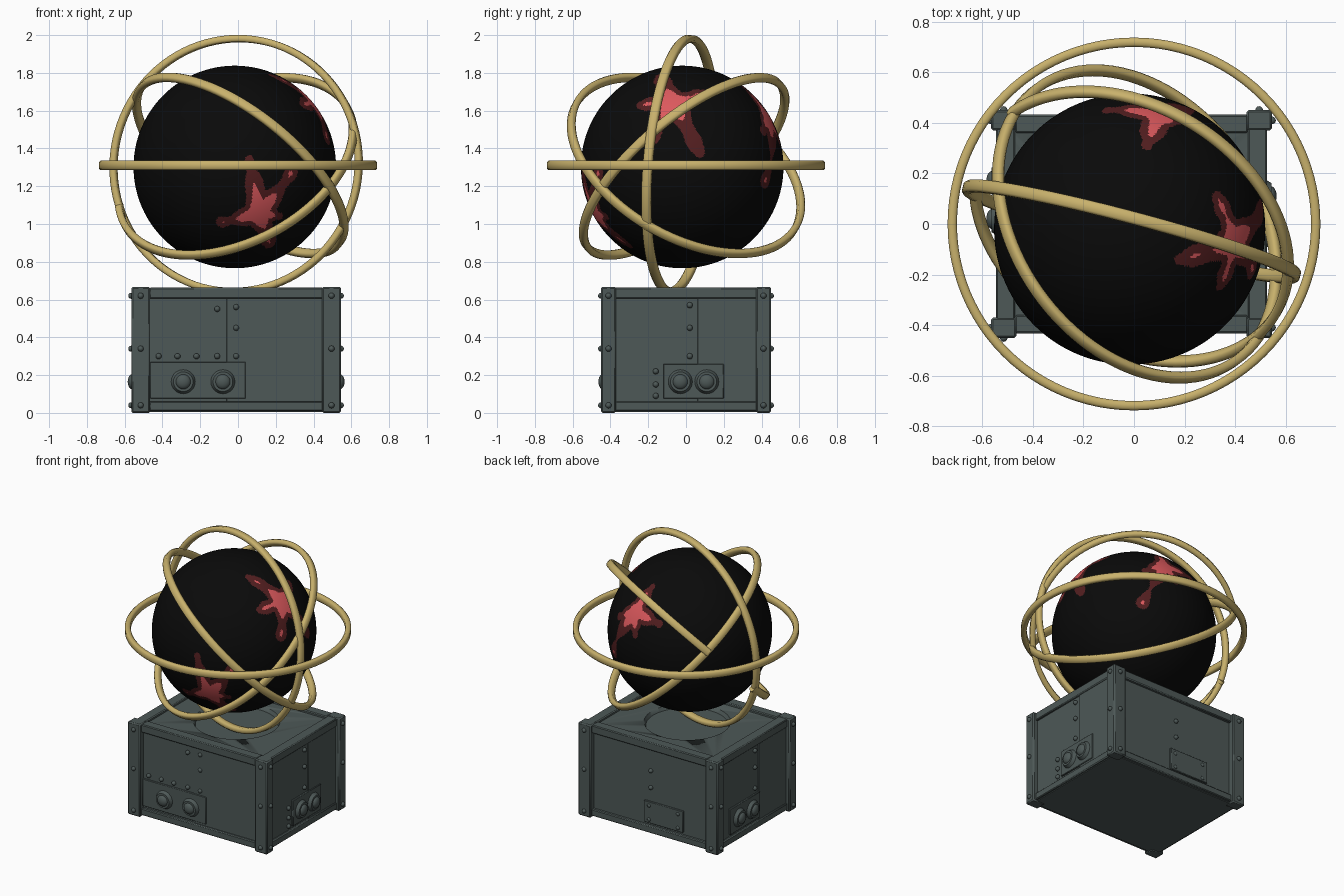
import bpy, bmesh, math
from mathutils import Vector, Matrix

if "Cube" in bpy.data.objects:
    bpy.data.objects.remove(bpy.data.objects["Cube"])


def mat(name, rgb):
    m = bpy.data.materials.new(name)
    m.diffuse_color = (*rgb, 1)
    m.use_nodes = True
    m.node_tree.nodes["Principled BSDF"].inputs["Base Color"].default_value = m.diffuse_color
    return m


GOLD = mat("gold", (0.58, 0.44, 0.15))
STEEL = mat("dark steel", (0.075, 0.098, 0.095))
BLACK = mat("black", (0.003, 0.003, 0.003))
RED = mat("bright red", (0.72, 0.10, 0.11))
MAROON = mat("dark red", (0.085, 0.013, 0.014))


def finish(name, bm, mats, angle=35):
    bmesh.ops.recalc_face_normals(bm, faces=bm.faces)
    me = bpy.data.meshes.new(name)
    bm.to_mesh(me)
    bm.free()
    ob = bpy.data.objects.new(name, me)
    bpy.context.collection.objects.link(ob)
    for m in mats:
        me.materials.append(m)
    bpy.ops.object.select_all(action='DESELECT')
    ob.select_set(True)
    bpy.context.view_layer.objects.active = ob
    bpy.ops.object.shade_smooth_by_angle(angle=math.radians(angle))
    return ob


def box(bm, x0, x1, y0, y1, z0, z1, frame=Matrix()):
    m = Matrix.Translation(((x0 + x1) / 2, (y0 + y1) / 2, (z0 + z1) / 2))
    s = Matrix.Diagonal((x1 - x0, y1 - y0, z1 - z0, 1))
    bmesh.ops.create_cube(bm, size=1, matrix=frame @ m @ s)


def bevel(ob, w):
    b = ob.modifiers.new("bevel", 'BEVEL')
    b.width, b.segments, b.limit_method = w, 1, 'ANGLE'


# ---------- pedestal body with a round recess in its top ----------
CX = -0.01
bm = bmesh.new()
box(bm, CX - 0.52, CX + 0.52, -0.41, 0.41, 0.005, 0.645)
body = finish("pedestal_body", bm, [STEEL])
bm = bmesh.new()
bmesh.ops.create_cone(bm, cap_ends=True, segments=64, radius1=0.27, radius2=0.30,
                      depth=0.06, matrix=Matrix.Translation((CX, 0, 0.65)))
cutter = finish("recess_cutter", bm, [STEEL])
cutter.hide_render = True
cutter.hide_viewport = False
cutter.display_type = 'WIRE'
bo = body.modifiers.new("recess", 'BOOLEAN')
bo.operation, bo.object, bo.solver = 'DIFFERENCE', cutter, 'EXACT'
bpy.context.view_layer.objects.active = body
bpy.ops.object.modifier_apply(modifier="recess")
bpy.data.objects.remove(cutter)

# corner posts
bm = bmesh.new()
for sx in (-1, 1):
    for sy in (-1, 1):
        xs = sorted((CX + sx * 0.455, CX + sx * 0.555))
        ys = sorted((sy * 0.37, sy * 0.45))
        box(bm, *xs, *ys, 0, 0.667)
bevel(finish("corner_posts", bm, [STEEL]), 0.008)

# top and bottom rails
bm = bmesh.new()
for z0, z1 in ((0.01, 0.06), (0.605, 0.663)):
    for s in (-1, 1):
        box(bm, CX - 0.46, CX + 0.46, *sorted((s * 0.36, s * 0.432)), z0, z1)
        box(bm, *sorted((CX + s * 0.46, CX + s * 0.535)), -0.38, 0.38, z0, z1)
bevel(finish("rails", bm, [STEEL]), 0.006)


# ---------- side details, in local axes (u along the wall, z up, outward) ----------
def wall(u, out, dist):
    m = Matrix((u, (0, 0, 1), out)).transposed().to_4x4()
    m.translation = Vector((CX, 0, 0)) + Vector(out) * dist
    return m


FRONT = wall((1, 0, 0), (0, -1, 0), 0.41)
BACK = wall((-1, 0, 0), (0, 1, 0), 0.41)
RIGHT = wall((0, 1, 0), (1, 0, 0), 0.52)
LEFT = wall((0, -1, 0), (-1, 0, 0), 0.52)


def knob(bm, f, u, z):
    at = f @ Matrix.Translation((u, z, 0.022))
    bmesh.ops.create_cone(bm, cap_ends=True, segments=28, radius1=0.065,
                          radius2=0.052, depth=0.024, matrix=at)
    bmesh.ops.create_uvsphere(bm, u_segments=20, v_segments=10, radius=0.04,
                              matrix=at @ Matrix.Translation((0, 0, 0.008)) @ Matrix.Diagonal((1, 1, 0.6, 1)))


def rivet(bm, f, u, z, out=0.0):
    bmesh.ops.create_uvsphere(bm, u_segments=10, v_segments=6, radius=0.016,
                              matrix=f @ Matrix.Translation((u, z, out)))


plates, knobs, rivets = bmesh.new(), bmesh.new(), bmesh.new()
# per wall: plate u range and top, knob positions, raised half-panel start, rivets
details = (
    (FRONT, -0.455, 0.05, 0.27, (-0.28, -0.07), (-0.05, 0.46),
     ((0.0, 0.56), (0.0, 0.45), (0.0, 0.30), (-0.41, 0.30), (-0.31, 0.30), (-0.21, 0.30), (-0.10, 0.30), (-0.10, 0.55))),
    (RIGHT, -0.12, 0.20, 0.26, (-0.03, 0.11), (0.06, 0.38),
     ((0.02, 0.57), (0.02, 0.45), (0.02, 0.30), (-0.16, 0.09), (-0.16, 0.15), (-0.16, 0.22))),
    (LEFT, -0.27, 0.07, 0.26, (-0.17, -0.02), (0.06, 0.38),
     ((0.02, 0.57), (0.02, 0.45), (0.02, 0.30))),
    (BACK, -0.05, 0.26, 0.23, (), (),
     ((-0.01, 0.20), (0.22, 0.20), (-0.01, 0.10), (0.22, 0.10), (0.0, 0.45), (0.0, 0.33))),
)
for f, u0, u1, top, ks, seam, rs in details:
    box(plates, u0, u1, 0.075, top, -0.01, 0.012, f)
    if seam:
        box(plates, *seam, 0.05, 0.61, -0.01, 0.006, f)
    for k in ks:
        knob(knobs, f, k, 0.165)
    for u, z in rs:
        rivet(rivets, f, u, z, 0.004)
for f, u, out in ((FRONT, 0.505, 0.04), (BACK, 0.505, 0.04), (RIGHT, 0.41, 0.035), (LEFT, 0.41, 0.035)):
    for s in (-1, 1):
        for z in (0.04, 0.34, 0.62):
            rivet(rivets, f, s * u, z, out)
bevel(finish("wall_plates", plates, [STEEL]), 0.003)
finish("knobs", knobs, [STEEL])
finish("rivets", rivets, [STEEL], 60)

# ---------- globe with three star-shaped glowing cracks ----------
R = 0.536
C = Vector((-0.017, -0.02, 1.302))


def on_globe(free, sign, a, b):
    """Direction on the globe from two world coordinates; the free axis is solved."""
    axes = [i for i in range(3) if i != free]
    v = Vector((0, 0, 0))
    v[axes[0]], v[axes[1]] = a - C[axes[0]], b - C[axes[1]]
    v[free] = sign * math.sqrt(max(0.0, R * R - v.length_squared))
    return v.normalized()


cracks = []  # (centre, arm tips)
cracks.append((on_globe(1, -1, 0.11, 1.06),
               [on_globe(1, -1, *p) for p in ((0.06, 1.34), (-0.08, 1.01), (0.28, 1.27), (0.17, 0.89), (0.22, 1.04))]))
cracks.append((on_globe(0, 1, -0.07, 1.64),
               [on_globe(0, 1, *p) for p in ((-0.14, 1.785), (0.10, 1.69), (-0.24, 1.63), (-0.18, 1.46), (0.07, 1.38))]))
cracks.append((on_globe(2, 1, 0.10, 0.43),
               [on_globe(2, 1, *p) for p in ((-0.10, 0.45), (0.05, 0.31), (0.24, 0.41))]
               + [on_globe(1, 1, *p) for p in ((0.28, 1.23), (0.06, 1.44))]))


def crack_colour(d):
    best = 0
    for c, tips in cracks:
        if d.dot(c) < 0.6:
            continue
        for tip in tips:
            arm = tip - c
            t = min(1.0, max(0.0, (d - c).dot(arm) / arm.length_squared))
            dist = (d - c - arm * t).length * R
            dist -= 0.012 * math.sin(t * 9 + tip.x * 20) * t
            if dist < 0.058 * (1 - t) ** 1.7:
                return 1
            if dist < 0.032 + 0.05 * (1 - t) ** 1.5:
                best = 2
    return best


bm = bmesh.new()
bmesh.ops.create_icosphere(bm, subdivisions=7, radius=R, matrix=Matrix.Translation(C))
for fc in bm.faces:
    fc.material_index = crack_colour((fc.calc_center_median() - C).normalized())
finish("globe", bm, [BLACK, RED, MAROON])


# ---------- orbit rings: chamfered strip swept round a circle ----------
def ring(name, centre, normal, outer, start_dir, a0=0.0, a1=360.0, steps=96):
    n = Vector(normal).normalized()
    e1 = Vector(start_dir)
    e1 = (e1 - n * e1.dot(n)).normalized()
    e2 = n.cross(e1)
    h, w, c = 0.0185, 0.025, 0.009
    prof = [(h, w - c), (h - c, w), (c - h, w), (-h, w - c),
            (-h, c - w), (c - h, -w), (h - c, -w), (h, c - w)]
    closed = a1 - a0 >= 360
    bm = bmesh.new()
    loops = []
    for i in range(steps if closed else steps + 1):
        a = math.radians(a0 + (a1 - a0) * i / steps)
        rad = e1 * math.cos(a) + e2 * math.sin(a)
        loops.append([bm.verts.new(Vector(centre) + rad * (outer - h + p) + n * q) for p, q in prof])
    for i in range(steps):
        A, B = loops[i], loops[(i + 1) % len(loops)]
        for j in range(8):
            k = (j + 1) % 8
            bm.faces.new((A[j], A[k], B[k], B[j]))
    if not closed:
        bm.faces.new(loops[0])
        bm.faces.new(loops[-1])
    finish(name, bm, [GOLD], 50)


ring("horizontal_ring", (0, 0, 1.31), (0, 0, 1), 0.737, (1, 0, 0))
ring("upright_ring", (-0.01, -0.03, 1.312), (0.256, 0.964, -0.08), 0.69, (0, 0, 1))
ring("tilted_ring", (0.012, 0.0, 1.31), (0.565, 0.41, 0.713), 0.685, (0, 1, 0))
# this ring is open between the tilted ring and the upright ring
ring("open_tilted_ring", (-0.01, -0.01, 1.305), (-0.37, -0.60, 0.71), 0.685,
     (-0.55, 0.76, 0.36), 55, 374)
